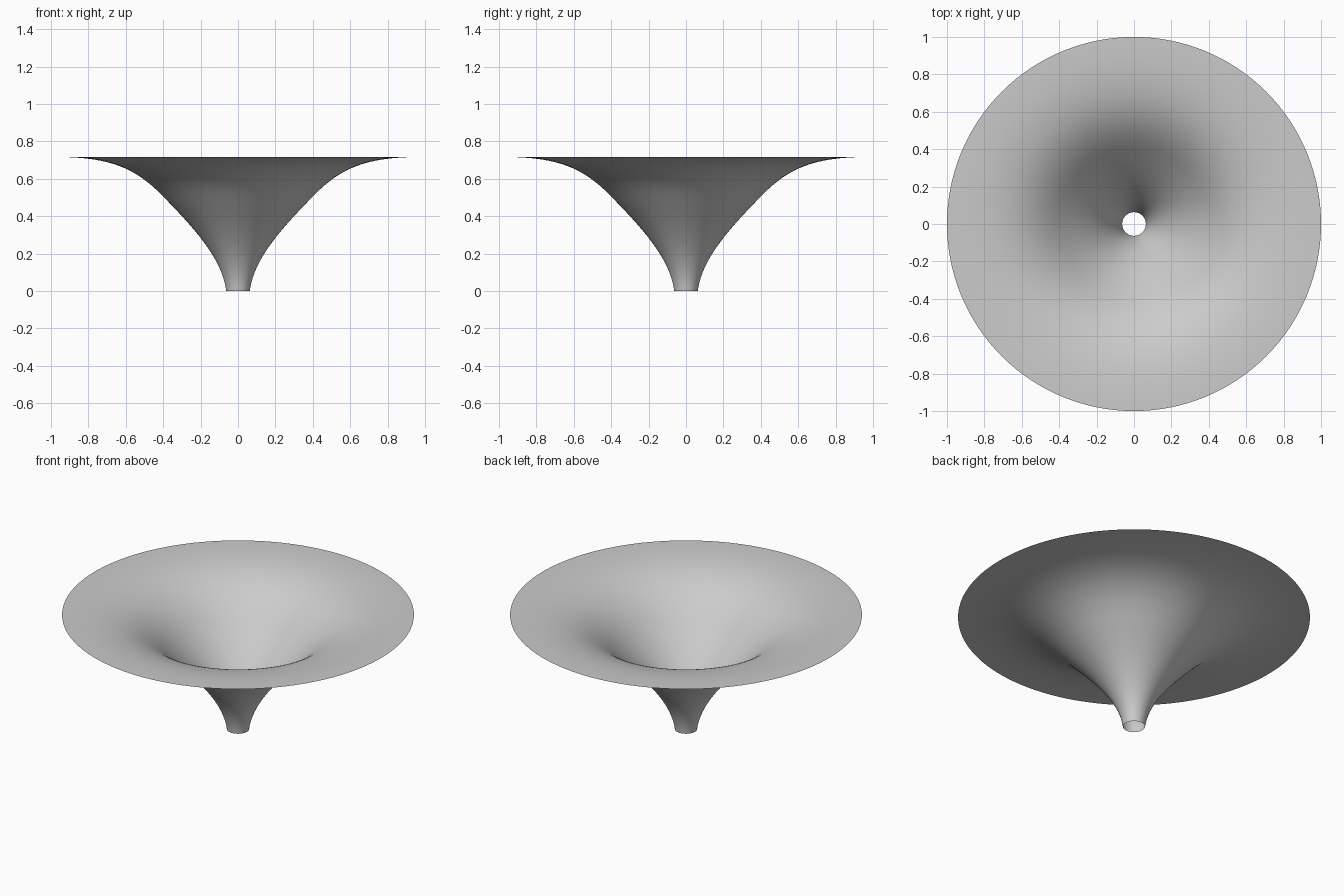
import bpy
import bmesh
from math import tau
from mathutils import Vector, Matrix
from mathutils.geometry import interpolate_bezier

SEGMENTS = 128

cube = bpy.data.objects.get("Cube")
if cube:
    bpy.data.objects.remove(cube, do_unlink=True)


def make_material(name, colour):
    mat = bpy.data.materials.new(name)
    mat.use_nodes = True
    mat.diffuse_color = colour
    mat.node_tree.nodes["Principled BSDF"].inputs["Base Color"].default_value = colour
    return mat


def curve(*points, steps=24):
    """Bezier segment in the XZ plane from (radius, height) pairs."""
    start, h1, h2, end = (Vector((r, 0, z)) for r, z in points)
    return interpolate_bezier(start, h1, h2, end, steps)


# Flared profile: narrow throat rising into a wide, flat rim
throat = curve((0.063, 0), (0.085, 0.18), (0.25, 0.35), (0.4, 0.505))
rim = curve((0.4, 0.505), (0.56, 0.67), (0.7, 0.717), (1, 0.717))
profile = throat + rim[1:]

# Open funnel surface, revolved about the vertical axis
bm = bmesh.new()
rings = []
for i in range(SEGMENTS):
    turn = Matrix.Rotation(tau * i / SEGMENTS, 3, 'Z')
    rings.append([bm.verts.new(turn @ p) for p in profile])
for a, b in zip(rings, rings[1:] + rings[:1]):
    for k in range(len(profile) - 1):
        bm.faces.new((a[k], a[k + 1], b[k + 1], b[k])).smooth = True

mesh = bpy.data.meshes.new("funnel")
bm.to_mesh(mesh)
bm.free()
mesh.materials.append(make_material("light grey", (0.6, 0.6, 0.6, 1)))
funnel = bpy.data.objects.new("funnel", mesh)
bpy.context.collection.objects.link(funnel)
